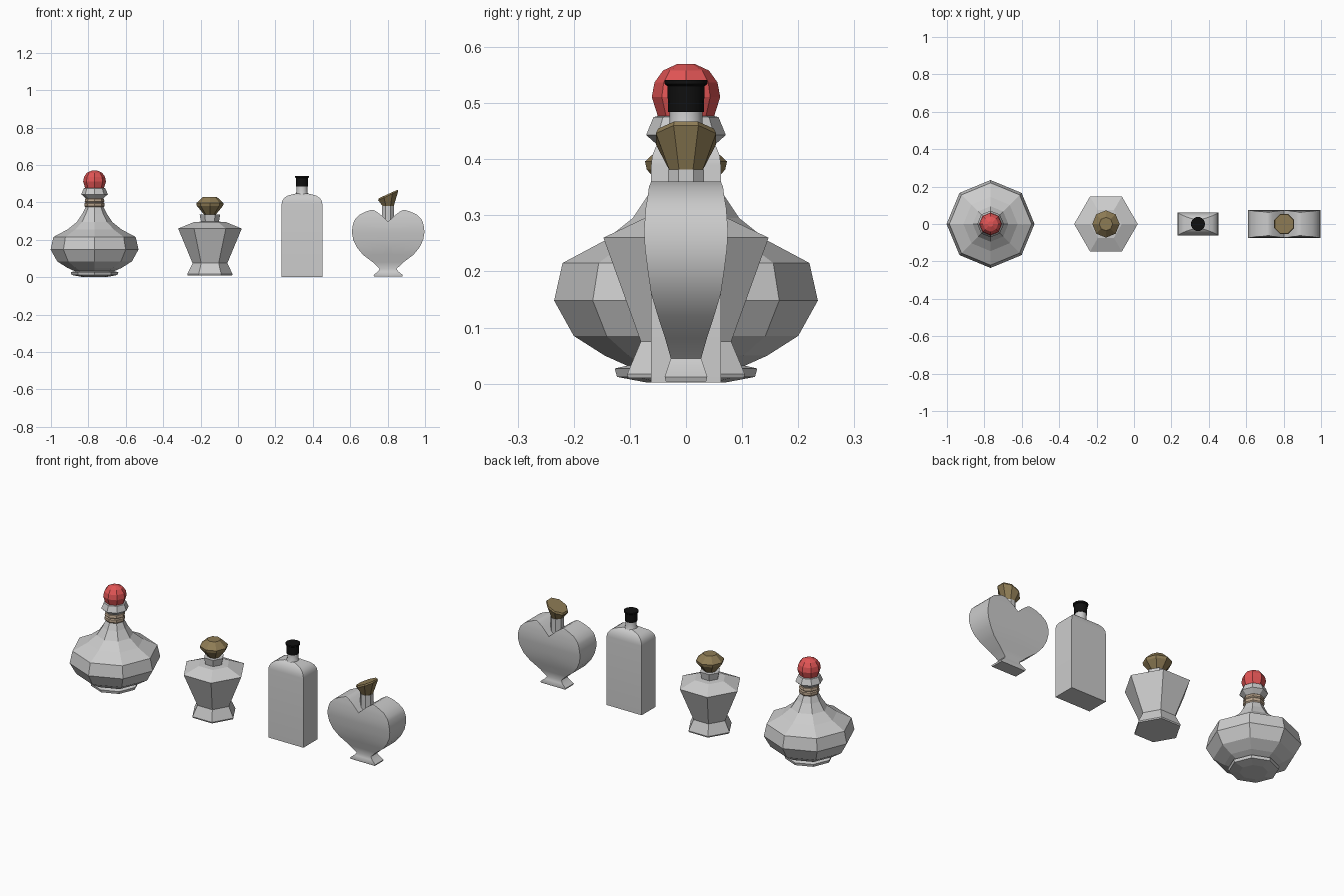
import bpy, bmesh, math
from math import cos, sin, pi

if "Cube" in bpy.data.objects:
    bpy.data.objects.remove(bpy.data.objects["Cube"])


def material(name, color):
    m = bpy.data.materials.new(name)
    m.diffuse_color = color
    m.use_nodes = True
    m.node_tree.nodes["Principled BSDF"].inputs["Base Color"].default_value = m.diffuse_color
    return m


RED = material("red", (0.75, 0.09, 0.09, 1))
GOLD = material("gold", (0.27, 0.2, 0.09, 1))
TAN = material("tan", (0.5, 0.38, 0.27, 1))
BLACK = material("black", (0.005, 0.005, 0.005, 1))


def finish(name, bm, x, mat=None, smooth=None):
    bmesh.ops.remove_doubles(bm, verts=bm.verts, dist=1e-5)
    bmesh.ops.recalc_face_normals(bm, faces=bm.faces)
    me = bpy.data.meshes.new(name)
    bm.to_mesh(me)
    bm.free()
    ob = bpy.data.objects.new(name, me)
    ob.location.x = x
    bpy.context.collection.objects.link(ob)
    if mat:
        me.materials.append(mat)
    if smooth:
        me.shade_smooth()
        me.set_sharp_from_angle(angle=math.radians(smooth))
    return ob


def loft(bm, rings, skip=()):
    """Join rings of points into a closed skin; skip = side indices left open."""
    vs = [[bm.verts.new(p) for p in r] for r in rings]
    n = len(vs[0])
    for a, b in zip(vs, vs[1:]):
        for i in range(n):
            if i not in skip:
                j = (i + 1) % n
                bm.faces.new((a[i], a[j], b[j], b[i]))
    bm.faces.new(vs[0][::-1])
    bm.faces.new(vs[-1])


def turned(name, x, profile, sides, mat=None, smooth=None, turn=0, tilt=None):
    """Faceted lathe; tilt gives a z slope along x for each ring."""
    tilt = tilt or [0] * len(profile)
    bm = bmesh.new()
    loft(bm, [[(r * cos(turn + 2 * pi * i / sides), r * sin(turn + 2 * pi * i / sides),
                z + t * r * cos(turn + 2 * pi * i / sides)) for i in range(sides)]
              for (r, z), t in zip(profile, tilt)])
    return finish(name, bm, x, mat, smooth)


# Round decanter
X = -0.767
turned("decanter_body", X, [(0.07, 0.002), (0.123, 0.012), (0.127, 0.027), (0.105, 0.032),
                            (0.145, 0.05), (0.2, 0.085), (0.235, 0.148), (0.22, 0.215),
                            (0.145, 0.255), (0.095, 0.295), (0.065, 0.34), (0.048, 0.375)], 8)
turned("decanter_neck_ring", X, [(0.045, 0.37), (0.053, 0.38), (0.053, 0.395), (0.048, 0.4),
                                 (0.053, 0.405), (0.05, 0.418), (0.045, 0.422)], 8, TAN)
turned("decanter_collar", X, [(0.045, 0.42), (0.071, 0.443), (0.058, 0.475), (0.045, 0.478)], 8)
turned("decanter_stopper", X, [(0.05, 0.476), (0.061, 0.511), (0.056, 0.537),
                               (0.041, 0.558), (0.015, 0.57)], 8, RED)

# Hexagonal flask
X = -0.15
turned("hexagon_flask", X, [(0.119, 0.01), (0.121, 0.017), (0.093, 0.075), (0.17, 0.26),
                            (0.085, 0.295), (0.048, 0.297), (0.055, 0.335)], 6)
turned("hexagon_flask_stopper", X, [(0.03, 0.333), (0.07, 0.382), (0.073, 0.396),
                                    (0.036, 0.43)], 8, GOLD)

# Tall rectangular bottle
X = 0.342
bm = bmesh.new()
loft(bm, [[(-a, -b, z), (a, -b, z), (a, b, z), (-a, b, z)] for a, b, z in
          [(0.109, 0.062, 0.002), (0.109, 0.062, 0.39), (0.106, 0.06, 0.407),
           (0.095, 0.053, 0.424), (0.077, 0.044, 0.436), (0.05, 0.034, 0.443),
           (0.03, 0.028, 0.448)]])
finish("tall_bottle_body", bm, X, None, 35)
turned("tall_bottle_neck", X, [(0.036, 0.44), (0.029, 0.455), (0.029, 0.49)], 16, None, 35)
turned("tall_bottle_cap", X, [(0.032, 0.484), (0.033, 0.53), (0.038, 0.534),
                              (0.038, 0.541)], 16, BLACK, 35)

# Heart bottle: rows of inner x, outer x, half depth, z, mirrored
X = 0.803
rows = [(0, 0.075, 0.036, 0.004), (0, 0.078, 0.038, 0.012), (0, 0.055, 0.032, 0.03),
        (0, 0.045, 0.027, 0.045), (0, 0.082, 0.037, 0.08), (0, 0.135, 0.05, 0.12),
        (0, 0.168, 0.062, 0.16), (0, 0.187, 0.068, 0.2), (0, 0.194, 0.073, 0.24),
        (0, 0.191, 0.075, 0.27), (0, 0.184, 0.073, 0.297), (0.016, 0.176, 0.072, 0.312),
        (0.041, 0.152, 0.068, 0.335), (0.063, 0.118, 0.066, 0.351), (0.08, 0.09, 0.062, 0.36)]
low = sum(1 for r in rows if r[0] == 0)
bm = bmesh.new()
for s in (-1, 1):
    vs = [[bm.verts.new(p) for p in ((s * i, -d, z), (s * o, -d, z), (s * o, d, z), (s * i, d, z))]
          for i, o, d, z in rows]
    for k, (a, b) in enumerate(zip(vs, vs[1:])):
        for i in range(3 if k + 1 < low else 4):   # no wall on the mirror plane
            j = (i + 1) % 4
            bm.faces.new((a[i], a[j], b[j], b[i]))
    bm.faces.new(vs[0])
    bm.faces.new(vs[-1])
finish("heart_bottle_body", bm, X, None, 40)
turned("heart_bottle_neck", X, [(0.035, 0.29), (0.035, 0.382)], 8, turn=pi / 8)
turned("heart_bottle_stopper", X, [(0.032, 0.38), (0.058, 0.436), (0.054, 0.445)], 8,
       GOLD, turn=pi / 8, tilt=[0, 0.45, 0.45])
